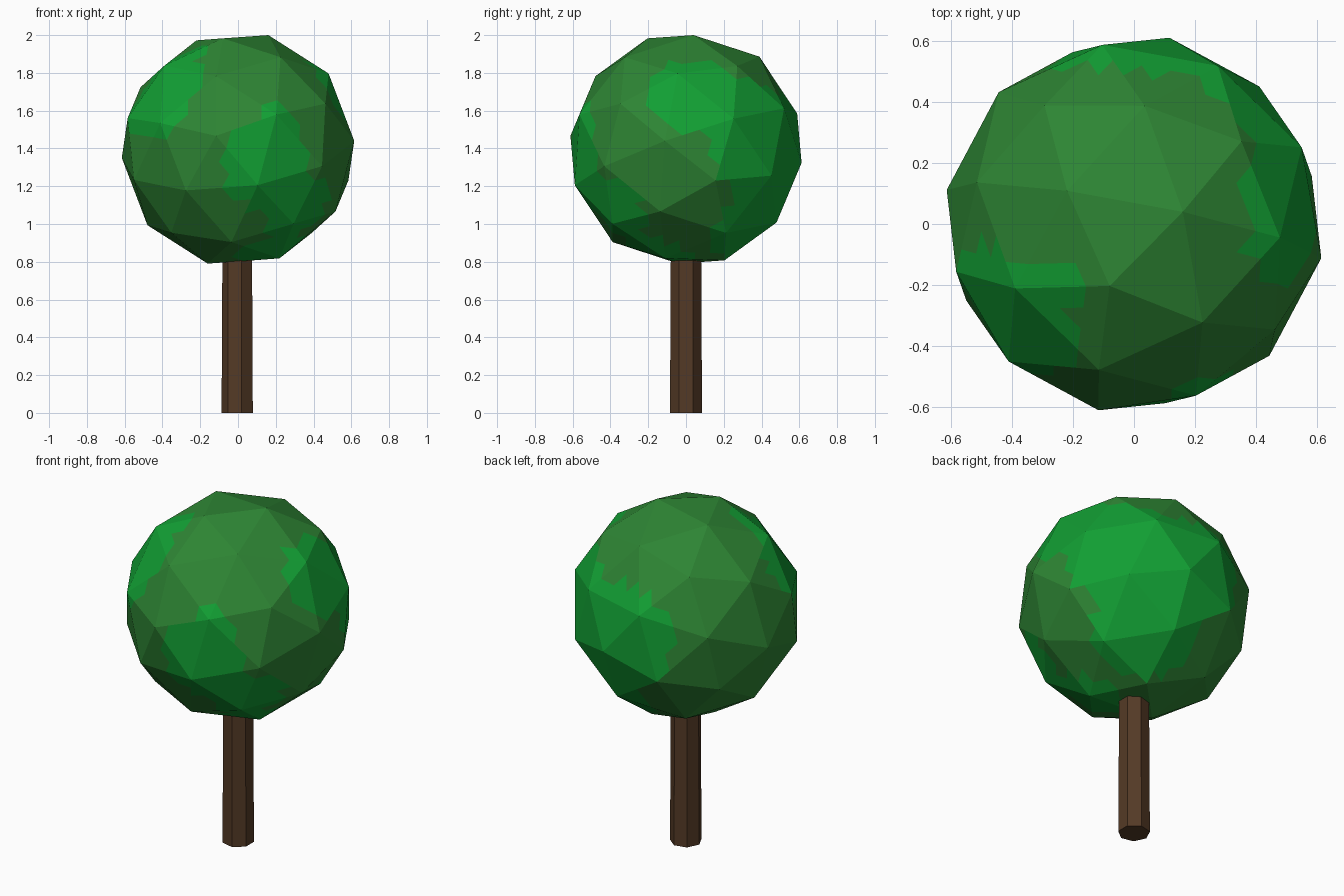
import bpy, bmesh, math
from mathutils import Vector, Matrix

if "Cube" in bpy.data.objects:
    bpy.data.objects.remove(bpy.data.objects["Cube"])


def material(name, rgb):
    m = bpy.data.materials.new(name)
    m.diffuse_color = (*rgb, 1.0)
    m.use_nodes = True
    m.node_tree.nodes["Principled BSDF"].inputs["Base Color"].default_value = m.diffuse_color
    return m


def add_object(name, bm, mats):
    bmesh.ops.recalc_face_normals(bm, faces=bm.faces)
    mesh = bpy.data.meshes.new(name)
    bm.to_mesh(mesh)
    bm.free()
    for m in mats:
        mesh.materials.append(m)
    obj = bpy.data.objects.new(name, mesh)
    bpy.context.collection.objects.link(obj)
    return obj


bark = material("bark_brown", (0.088, 0.042, 0.019))
leaf_dull = material("leaf_green", (0.027, 0.235, 0.034))
leaf_bright = material("bright_leaf_green", (0.006, 0.35, 0.034))

# Trunk: seven-sided, almost straight post reaching into the crown
bm = bmesh.new()
bmesh.ops.create_cone(bm, cap_ends=True, segments=7, radius1=0.087, radius2=0.082,
                      depth=0.95,
                      matrix=Matrix.Translation((0, 0, 0.475)) @ Matrix.Rotation(math.radians(90), 4, 'Z'))
add_object("trunk", bm, [bark])

# Crown: faceted ball, tilted so one corner points along `pole`
CENTRE, RADIUS = Vector((0, 0, 1.395)), 0.627
pole = Vector((-0.077, -0.196, 0.566)).normalized()
side = Vector((0.365, 0.28, 0.46))
side = (side - pole * side.dot(pole)).normalized()
tilt = Matrix((side, pole.cross(side), pole)).transposed().to_4x4()

bm = bmesh.new()
bmesh.ops.create_icosphere(bm, subdivisions=2, radius=RADIUS, matrix=tilt)
# flat subdivision keeps the facets but gives finer colour borders
bmesh.ops.subdivide_edges(bm, edges=bm.edges[:], cuts=3, use_grid_fill=True)

# Bright leaf patches: direction from the crown centre, and reach
patches = [
    ((0.53, 0.04, 0.30), 0.25),     # right, upper
    ((0.45, 0.40, 0.06), 0.34),     # back right
    ((0.03, 0.61, 0.02), 0.33),     # back
    ((0.25, 0.43, -0.38), 0.32),    # back right, low
    ((0.16, -0.58, -0.10), 0.25),   # front right
    ((0.22, -0.55, 0.13), 0.12),    # front right, tip
    ((0.34, -0.40, -0.33), 0.22),   # front right, low
    ((0.17, -0.15, -0.58), 0.20),   # underside
    ((-0.42, -0.32, 0.31), 0.27),   # front left, upper
    ((-0.26, -0.22, 0.51), 0.10),   # front left, tip
]
for f in bm.faces:
    p = f.calc_center_median().normalized() * RADIUS
    if any((p - Vector(d).normalized() * RADIUS).length < r for d, r in patches):
        f.material_index = 1
bmesh.ops.translate(bm, verts=bm.verts, vec=CENTRE)
top = max(v.co.z for v in bm.verts)
bmesh.ops.translate(bm, verts=bm.verts, vec=(0, 0, 2.0 - top))
add_object("crown", bm, [leaf_dull, leaf_bright])
